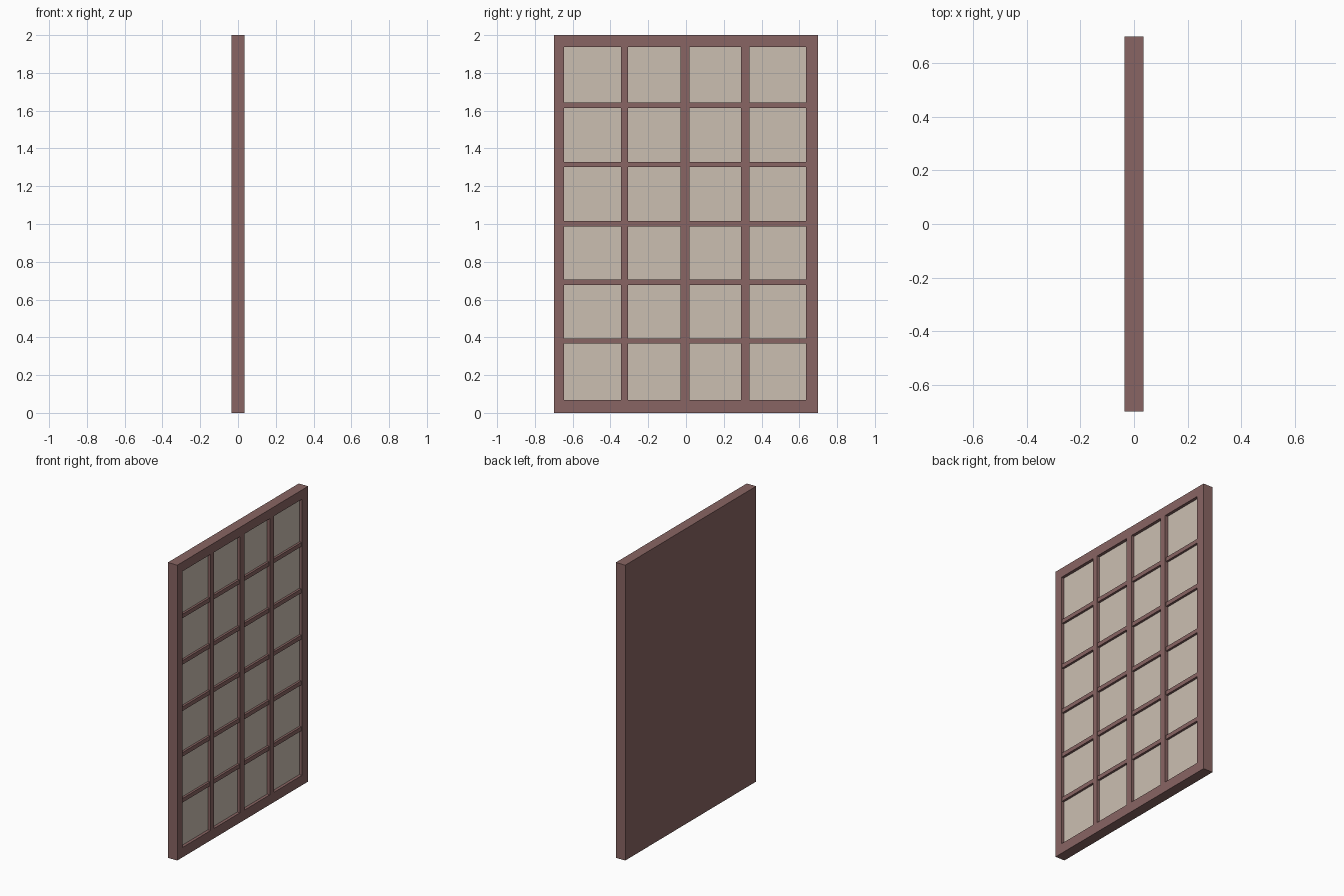
import bpy

if "Cube" in bpy.data.objects:
    bpy.data.objects.remove(bpy.data.objects["Cube"])


def material(name, color):
    m = bpy.data.materials.new(name)
    m.diffuse_color = (*color, 1)
    m.use_nodes = True
    m.node_tree.nodes["Principled BSDF"].inputs["Base Color"].default_value = m.diffuse_color
    return m


WOOD = material("brown_wood", (0.25, 0.13, 0.125))
PAPER = material("cream_paper", (0.60, 0.52, 0.44))


def box(name, lo, hi, mat):
    bpy.ops.mesh.primitive_cube_add(size=1, location=[(a + b) / 2 for a, b in zip(lo, hi)])
    ob = bpy.context.object
    ob.name = name
    ob.scale = [b - a for a, b in zip(lo, hi)]
    bpy.ops.object.transform_apply(location=False, rotation=False, scale=True)
    ob.data.materials.append(mat)
    return ob


X0, X1 = -0.035, 0.035          # panel thickness
Y0, Y1, Z0, Z1 = -0.645, 0.635, 0.067, 1.937   # opening inside the frame
PANE_X = 0.015

# solid backing board
box("back_board", (X0, -0.70, 0), (0.005, 0.70, 2), WOOD)

# outer frame
box("left_stile", (0.005, -0.70, 0), (X1, Y0, 2), WOOD)
box("right_stile", (0.005, Y1, 0), (X1, 0.70, 2), WOOD)
box("bottom_rail", (0.005, Y0, 0), (X1, Y1, Z0), WOOD)
box("top_rail", (0.005, Y0, Z1), (X1, Y1, 2), WOOD)

# recessed paper sheet
box("paper_sheet", (0.005, Y0, Z0), (PANE_X, Y1, Z1), PAPER)

# upright lattice bars
uprights = [(-0.344, -0.307), (-0.029, 0.019), (0.291, 0.337)]
for i, (a, b) in enumerate(uprights):
    box(f"upright_bar_{i + 1}", (PANE_X, a, Z0), (X1, b, Z1), WOOD)

# cross bars, set slightly behind the uprights
for i, z in enumerate((0.381, 0.692, 1.001, 1.315, 1.629)):
    box(f"cross_bar_{i + 1}", (PANE_X, Y0, z - 0.014), (X1 - 0.005, Y1, z + 0.014), WOOD)
